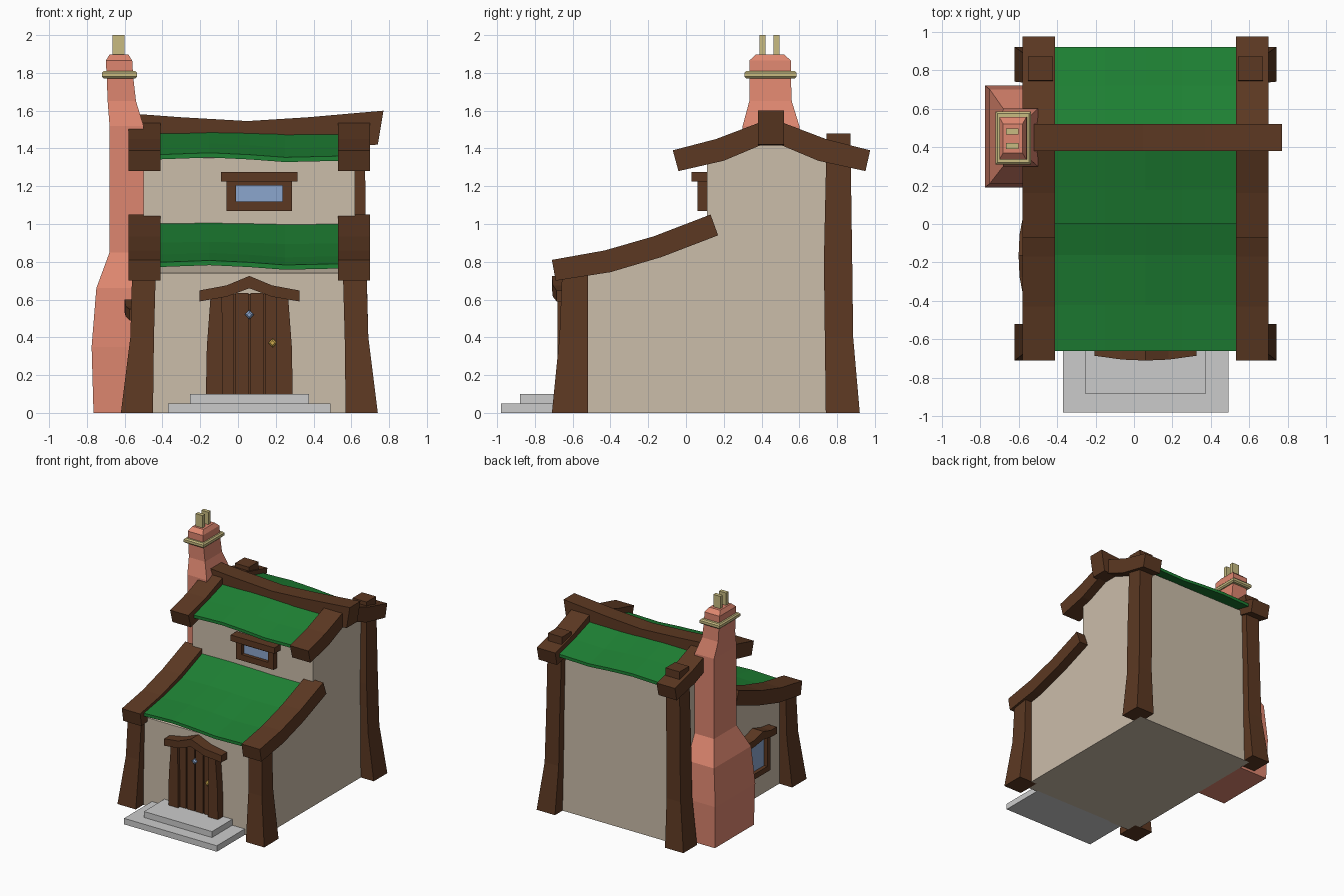
import bpy, bmesh, math

if "Cube" in bpy.data.objects:
    bpy.data.objects.remove(bpy.data.objects["Cube"])

CX = 0.06  # the house is symmetric about this x


def mat(name, r, g, b):
    m = bpy.data.materials.new(name)
    m.diffuse_color = (r, g, b, 1)
    m.use_nodes = True
    m.node_tree.nodes["Principled BSDF"].inputs["Base Color"].default_value = m.diffuse_color
    return m


PLASTER = mat("plaster", 0.60, 0.51, 0.40)
WOOD = mat("wood", 0.107, 0.040, 0.016)
GREEN = mat("green_roof", 0.013, 0.22, 0.034)
BRICK = mat("brick", 0.73, 0.24, 0.16)
CLAY = mat("pale_clay", 0.58, 0.50, 0.22)
GLASS = mat("glass", 0.26, 0.38, 0.61)
GOLD = mat("gold", 0.65, 0.42, 0.08)


def finish(name, bm, m):
    bmesh.ops.recalc_face_normals(bm, faces=bm.faces)
    me = bpy.data.meshes.new(name)
    bm.to_mesh(me)
    bm.free()
    if m:
        me.materials.append(m)
    ob = bpy.data.objects.new(name, me)
    bpy.context.collection.objects.link(ob)
    return ob


def loft(name, rings, m=None, tf=lambda p: p):
    """Closed solid through a list of point rings."""
    bm = bmesh.new()
    vs = [[bm.verts.new(tf(p)) for p in r] for r in rings]
    n = len(rings[0])
    for a, b in zip(vs, vs[1:]):
        for i in range(n):
            j = (i + 1) % n
            bm.faces.new((a[i], a[j], b[j], b[i]))
    bm.faces.new(vs[0])
    bm.faces.new(vs[-1])
    return finish(name, bm, m)


def rect(x0, x1, y0, y1, z):
    return [(x0, y0, z), (x1, y0, z), (x1, y1, z), (x0, y1, z)]


def stack(name, rects, m=None, tf=lambda p: p):
    return loft(name, [rect(*r) for r in rects], m, tf)


def box(name, x0, x1, y0, y1, z0, z1, m=None, tf=lambda p: p):
    return stack(name, [(x0, x1, y0, y1, z0), (x0, x1, y0, y1, z1)], m, tf)


def flip(p):
    return (2 * CX - p[0], p[1], p[2])


def strip(name, secs, w0, w1, m, tf=lambda p: p):
    """Beam running along y from sections (y_top, z_top, y_bottom, z_bottom)."""
    return loft(name, [[(w0, a, b), (w1, a, b), (w1, c, d), (w0, c, d)]
                       for a, b, c, d in secs], m, tf)


# plastered walls: stepped side profile
prof = [(-0.61, 0), (-0.61, 0.74), (-0.40, 0.79), (-0.15, 0.86), (0.11, 0.96), (0.11, 1.35),
        (0.30, 1.42), (0.45, 1.48), (0.60, 1.42), (0.82, 1.35), (0.82, 0)]
loft("walls", [[(x, y, z) for y, z in prof] for x in (-0.50, 0.62)], PLASTER)

# corner posts and roof edge beams, mirrored left and right
low = [(-0.71, 0.81, -0.69, 0.70), (-0.43, 0.86, -0.40, 0.745),
       (-0.17, 0.935, -0.13, 0.825), (0.13, 1.05, 0.17, 0.94)]
up = [(-0.07, 1.39, -0.04, 1.28), (0.16, 1.45, 0.20, 1.335), (0.45, 1.56, 0.45, 1.44),
      (0.74, 1.45, 0.70, 1.335), (0.975, 1.39, 0.95, 1.28)]
for side, tf in (("right", lambda p: p), ("left", flip)):
    stack("front_post_" + side, [(0.57, 0.74, -0.71, -0.52, 0), (0.565, 0.69, -0.67, -0.52, 0.4),
                                 (0.555, 0.68, -0.655, -0.52, 0.76)], WOOD, tf)
    stack("back_post_" + side, [(0.57, 0.74, 0.74, 0.92, 0), (0.56, 0.69, 0.735, 0.885, 0.4),
                                (0.555, 0.68, 0.73, 0.88, 0.8), (0.54, 0.67, 0.745, 0.87, 1.48)],
          WOOD, tf)
    strip("lower_roof_beam_" + side, low, 0.53, 0.70, WOOD, tf)
    strip("upper_roof_beam_" + side, up, 0.53, 0.70, WOOD, tf)

# sagging ridge beam
ridge = [(-0.64, 1.59, 1.42), (-0.30, 1.565, 1.41), (0.05, 1.545, 1.40), (0.37, 1.565, 1.405),
         (0.77, 1.60, 1.42)]
loft("ridge_beam", [[(x - (0.03 if x > 0.7 else 0), 0.38, b), (x - (0.03 if x > 0.7 else 0), 0.52, b),
                     (x, 0.52, t), (x, 0.38, t)] for x, t, b in ridge], WOOD)


# wavy green roof sheets
def roof(name, secs):
    cols = [(-0.48, 0.0), (-0.15, 0.012), (0.06, 0.002), (0.25, -0.012), (0.60, -0.004)]
    bm = bmesh.new()
    g = [[[bm.verts.new((x, y, z + dz * k - t)) for x, dz in cols] for y, z, k in secs]
         for t in (0, 0.025)]
    R, C = len(secs), len(cols)
    for s in g:
        for i in range(R - 1):
            for j in range(C - 1):
                bm.faces.new((s[i][j], s[i][j + 1], s[i + 1][j + 1], s[i + 1][j]))
    rim = ([(0, j) for j in range(C)] + [(i, C - 1) for i in range(1, R)]
           + [(R - 1, j) for j in range(C - 2, -1, -1)] + [(i, 0) for i in range(R - 2, 0, -1)])
    for (i, j), (k, l) in zip(rim, rim[1:] + rim[:1]):
        bm.faces.new((g[0][i][j], g[0][k][l], g[1][k][l], g[1][i][j]))
    finish(name, bm, GREEN)


roof("lower_roof", [(-0.66, 0.795, 1), (-0.42, 0.835, 1), (-0.16, 0.90, 0.5), (0.12, 1.005, 0.3)])
roof("upper_roof", [(0.0, 1.365, 1), (0.18, 1.415, 1), (0.45, 1.50, 0.3),
                    (0.72, 1.415, 1), (0.92, 1.365, 1)])

# chimney with band, crown and two pots
stack("chimney", [(-0.765, -0.48, 0.195, 0.71, 0), (-0.775, -0.48, 0.19, 0.72, 0.35),
                  (-0.75, -0.48, 0.21, 0.70, 0.66), (-0.68, -0.50, 0.30, 0.60, 0.85),
                  (-0.68, -0.50, 0.30, 0.60, 1.52), (-0.69, -0.54, 0.335, 0.56, 1.65),
                  (-0.695, -0.555, 0.335, 0.555, 1.78), (-0.70, -0.56, 0.335, 0.555, 1.865),
                  (-0.68, -0.58, 0.37, 0.52, 1.897)], BRICK)
stack("chimney_band", [(-0.71, -0.545, 0.32, 0.575, 1.77), (-0.72, -0.535, 0.31, 0.585, 1.78),
                       (-0.72, -0.535, 0.31, 0.585, 1.80), (-0.71, -0.545, 0.32, 0.575, 1.81)], CLAY)
for i, y in enumerate((0.405, 0.48)):
    box(f"chimney_pot_{i}", -0.665, -0.60, y - 0.016, y + 0.016, 1.88, 2.0, CLAY)

# stone steps
box("lower_step", -0.37, 0.49, -0.98, -0.60, 0, 0.05)
box("upper_step", -0.255, 0.375, -0.88, -0.60, 0.05, 0.10)


# arched lintel in local coordinates (along, outwards, up), placed by tf
def lintel(name, pts, m, tf):
    loft(name, [[(u, 0, b), (u, d, b), (u, d, t), (u, 0, t)] for u, d, t, b in pts], m, tf)


def door_tf(p):
    return (CX + p[0], -0.61 - p[1], p[2])


def side_tf(p):
    return (-0.50 - p[1], -0.165 + p[0], p[2])


# front door
lintel("door_lintel", [(-0.265, 0.075, 0.648, 0.59), (-0.12, 0.095, 0.675, 0.615),
                       (0, 0.10, 0.725, 0.66), (0.12, 0.095, 0.675, 0.615),
                       (0.265, 0.075, 0.648, 0.59)], WOOD, door_tf)
for s in (-1, 1):
    stack(f"door_jamb_{'left' if s < 0 else 'right'}",
          [tuple(sorted((s * a, s * b))) + (0, 0.07, z)
           for a, b, z in ((0.14, 0.23, 0.09), (0.14, 0.225, 0.35), (0.145, 0.205, 0.62))],
          WOOD, door_tf)
box("door_backing", -0.15, 0.15, 0, 0.025, 0.09, 0.63, WOOD, door_tf)
for i in range(4):
    u = -0.158 + i * 0.079
    box(f"door_plank_{i}", u + 0.005, u + 0.074, 0.0, 0.045, 0.09, 0.635, WOOD, door_tf)
for name, u, z, m in (("door_peephole", 0, 0.52, GLASS), ("door_knob", 0.123, 0.37, GOLD)):
    r = 0.024
    loft(name, [[(u - r * k, d, z), (u, d, z - r * k), (u + r * k, d, z), (u, d, z + r * k)]
                for k, d in ((1, 0.03), (1, 0.055), (0.5, 0.065))], m, door_tf)


# upper front window
def frame(name, w, z0, z1, t, d, tf):
    box(name + "_sill", -w, w, 0, d, z0, z0 + t, WOOD, tf)
    box(name + "_head", -w, w, 0, d, z1 - t * 0.6, z1, WOOD, tf)
    for s in (-1, 1):
        a, b = sorted((s * w, s * (w - t)))
        box(f"{name}_jamb_{'left' if s < 0 else 'right'}", a, b, 0, d, z0 + t, z1 - t * 0.6, WOOD, tf)
    box(name + "_glass", -w + t, w - t, 0, d * 0.4, z0 + t, z1 - t * 0.6, GLASS, tf)


def upper_tf(p):
    return (0.113 + p[0], 0.11 - p[1], p[2])


frame("upper_window", 0.173, 1.07, 1.235, 0.05, 0.048, upper_tf)
box("upper_window_lintel", -0.203, 0.203, 0, 0.08, 1.225, 1.275, WOOD, upper_tf)

# arched window on the left wall
frame("side_window", 0.17, 0.20, 0.53, 0.045, 0.05, side_tf)
lintel("side_window_lintel", [(-0.215, 0.075, 0.55, 0.49), (-0.11, 0.095, 0.565, 0.51),
                              (0, 0.10, 0.60, 0.53), (0.11, 0.095, 0.565, 0.51),
                              (0.215, 0.075, 0.55, 0.49)], WOOD, side_tf)
